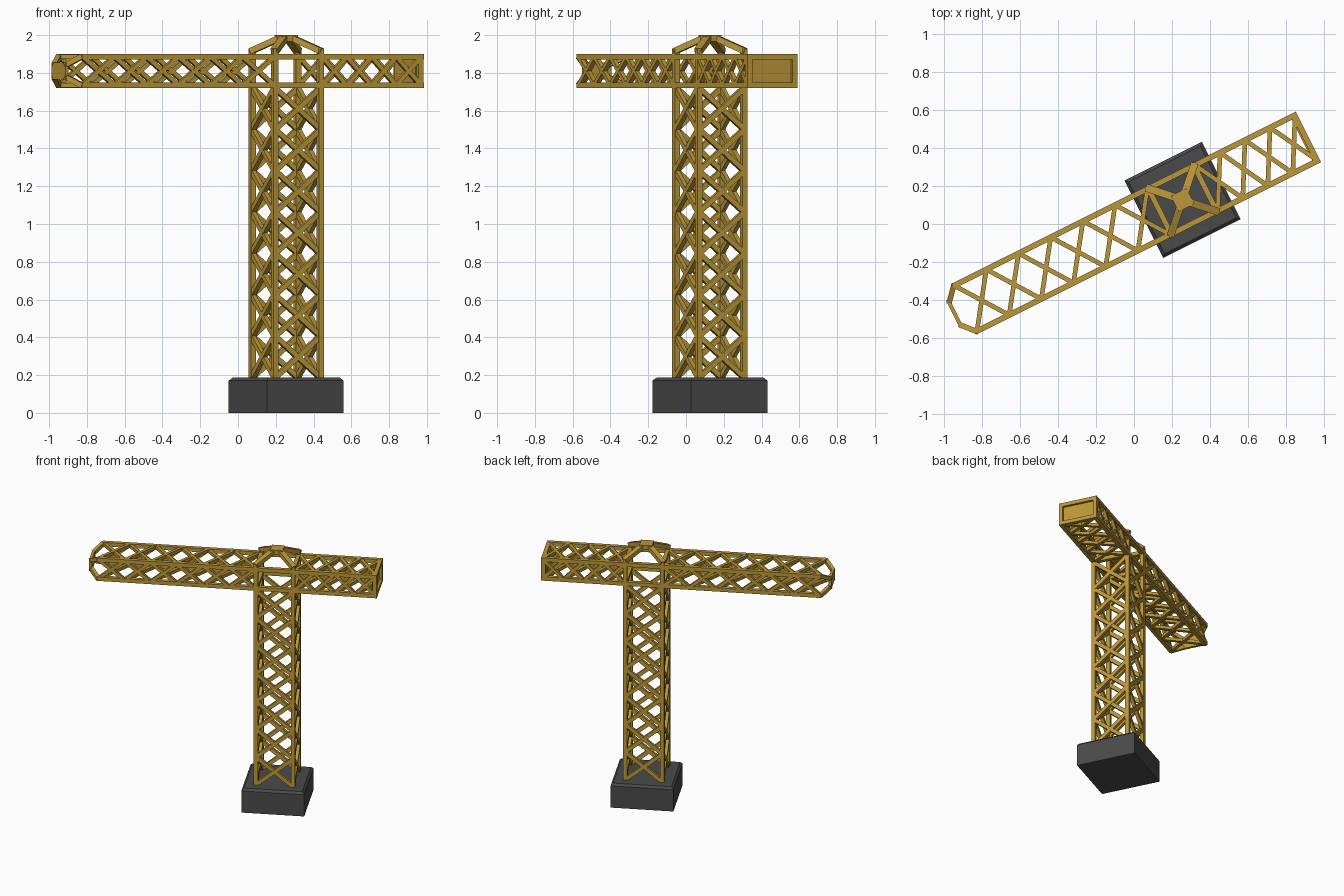
import bpy, bmesh, math
from mathutils import Matrix, Vector

if "Cube" in bpy.data.objects:
    bpy.data.objects.remove(bpy.data.objects["Cube"])

# The crane is built along its own axes, then turned and placed
PLACE = Matrix.Translation((0.255, 0.127, 0)) @ Matrix.Rotation(math.radians(26.57), 4, 'Z')
W = 0.03            # chord thickness
H = 0.134           # half width to the chord centres
ZB, ZT = 1.735, 1.885   # jib lower and upper chord heights


def material(name, col):
    m = bpy.data.materials.new(name)
    m.diffuse_color = (*col, 1)
    m.use_nodes = True
    m.node_tree.nodes["Principled BSDF"].inputs["Base Color"].default_value = m.diffuse_color
    return m


yellow = material("yellow_paint", (0.50, 0.31, 0.04))
grey = material("dark_concrete", (0.068, 0.068, 0.07))


def finish(bm, name, mat):
    bmesh.ops.recalc_face_normals(bm, faces=bm.faces)
    me = bpy.data.meshes.new(name)
    bm.to_mesh(me)
    bm.free()
    me.materials.append(mat)
    ob = bpy.data.objects.new(name, me)
    ob.matrix_world = PLACE
    bpy.context.collection.objects.link(ob)
    return ob


def bar(bm, a, b, n, w=W, t=W, ext=0.0):
    """Box beam from a to b; t is its depth along n, w its width."""
    a, b, n = Vector(a), Vector(b), Vector(n)
    d = (b - a).normalized()
    side = d.cross(n).normalized()
    n = side.cross(d).normalized()
    rot = Matrix((side, n, d)).transposed().to_4x4()
    size = Matrix.Diagonal((w, t, (b - a).length + 2 * ext, 1))
    bmesh.ops.create_cube(bm, size=1, matrix=Matrix.Translation((a + b) / 2) @ rot @ size)


def box(bm, lo, hi):
    lo, hi = Vector(lo), Vector(hi)
    bmesh.ops.create_cube(bm, size=1, matrix=Matrix.Translation((lo + hi) / 2)
                          @ Matrix.Diagonal((*(hi - lo), 1)))


def cross(bm, p00, p10, p01, p11, n, w):
    """X brace across one panel."""
    bar(bm, p00, p11, n, w, 0.026)
    bar(bm, p10, p01, n, w, 0.024)


# Foundation block with bevelled top rim
bm = bmesh.new()
box(bm, (-0.227, -0.227, 0), (0.227, 0.227, 0.187))
rim = [e for e in bm.edges if all(v.co.z > 0.1 for v in e.verts)]
bmesh.ops.bevel(bm, geom=rim, offset=0.016, segments=1, affect='EDGES')
finish(bm, "foundation_block", grey)

# Mast legs
bm = bmesh.new()
for sx in (-1, 1):
    for sy in (-1, 1):
        bar(bm, (sx * H, sy * H, 0.17), (sx * H, sy * H, 1.928), (0, 1, 0))
finish(bm, "mast_legs", yellow)

# Mast lattice: seven X panels on each of the four sides
bm = bmesh.new()
z0, step = 0.187, (1.72 - 0.187) / 7
for k in range(4):
    r = Matrix.Rotation(k * math.pi / 2, 3, 'Z')
    for i in range(7):
        lo, hi = z0 + i * step, z0 + (i + 1) * step
        cross(bm, *[r @ Vector((x, -H, z)) for z in (lo, hi) for x in (-H, H)],
              r @ Vector((0, -1, 0)), 0.028)
finish(bm, "mast_lattice", yellow)

# Mast head rings and sloping roof arms
bm = bmesh.new()
for k in range(4):
    r = Matrix.Rotation(k * math.pi / 2, 3, 'Z')
    for z in (ZB, ZT):
        bar(bm, r @ Vector((-H, -H, z)), r @ Vector((H, -H, z)), (0, 0, 1), 0.029, 0.029)
    bar(bm, r @ Vector((H, H, 1.918)), r @ Vector((0.03, 0.03, 1.981)), (0, 0, 1), 0.04, 0.032, 0.008)
box(bm, (-0.046, -0.046, 1.965), (0.046, 0.046, 2.0))
finish(bm, "mast_head", yellow)

# Four long chords shared by the jib and the counter jib
bm = bmesh.new()
for y in (-H, H):
    for z in (ZB, ZT):
        bar(bm, (-1.283, y, z), (0.74, y, z), (0, 0, 1))
finish(bm, "jib_chords", yellow)


def arm_lattice(name, x0, x1, count):
    """X panels on top, bottom and both sides of an arm."""
    bm = bmesh.new()
    s = (x1 - x0) / count
    for i in range(count):
        a, b = x0 + i * s, x0 + (i + 1) * s
        for z in (ZB, ZT):
            cross(bm, (a, -H, z), (b, -H, z), (a, H, z), (b, H, z), (0, 0, 1), 0.024)
        for y in (-H, H):
            cross(bm, (a, y, ZB), (b, y, ZB), (a, y, ZT), (b, y, ZT), (0, 1, 0), 0.024)
    finish(bm, name, yellow)


arm_lattice("jib_lattice", -1.275, -0.14, 6)
arm_lattice("counter_jib_lattice", 0.14, 0.728, 4)

# Tapered jib tip with end plate
bm = bmesh.new()
zm = (ZB + ZT) / 2
for sy in (-1, 1):
    for sz in (-1, 1):
        bar(bm, (-1.278, sy * H, zm + sz * 0.075), (-1.336, sy * 0.068, zm + sz * 0.033),
            (0, 0, 1), 0.028, 0.028, 0.006)
box(bm, (-1.348, -0.082, zm - 0.046), (-1.328, 0.082, zm + 0.046))
finish(bm, "jib_tip", yellow)

# Counter jib end frame with a recessed panel
bm = bmesh.new()
for y in (-H, H):
    bar(bm, (0.725, y, ZB), (0.725, y, ZT), (0, 1, 0), 0.03, 0.029)
for z in (ZB, ZT):
    bar(bm, (0.725, -H, z), (0.725, H, z), (0, 0, 1), 0.03, 0.029)
box(bm, (0.702, -0.125, ZB), (0.722, 0.125, ZT))
finish(bm, "counter_jib_end", yellow)
